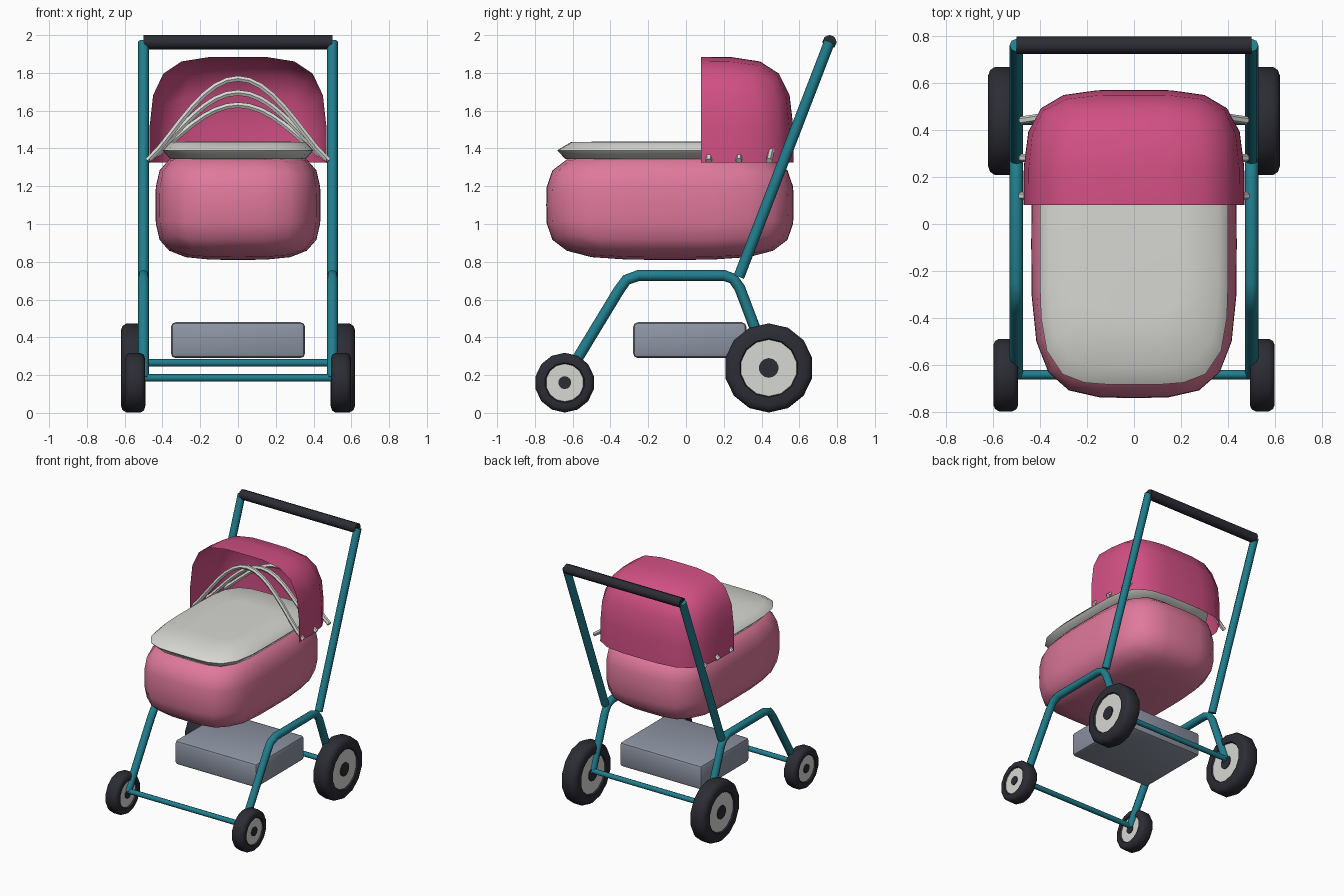
import bpy, bmesh, math
from mathutils import Vector

if "Cube" in bpy.data.objects:
    bpy.data.objects.remove(bpy.data.objects["Cube"])


def mat(name, rgb):
    m = bpy.data.materials.new(name)
    m.diffuse_color = (*rgb, 1)
    m.use_nodes = True
    m.node_tree.nodes["Principled BSDF"].inputs["Base Color"].default_value = m.diffuse_color
    return m


PINK = mat("light_pink", (0.74, 0.19, 0.33))
ROSE = mat("deep_rose", (0.64, 0.08, 0.23))
TEAL = mat("teal", (0.015, 0.21, 0.27))
DARK = mat("dark_rubber", (0.025, 0.025, 0.035))
WHITE = mat("off_white", (0.68, 0.68, 0.65))
GREY = mat("blue_grey", (0.27, 0.30, 0.37))


def finish(name, bm, mats, angle=40):
    bmesh.ops.recalc_face_normals(bm, faces=bm.faces[:])
    me = bpy.data.meshes.new(name)
    bm.to_mesh(me)
    bm.free()
    for m in mats:
        me.materials.append(m)
    ob = bpy.data.objects.new(name, me)
    bpy.context.collection.objects.link(ob)
    smooth(ob, angle)
    return ob


def smooth(ob, angle):
    bpy.ops.object.select_all(action='DESELECT')
    ob.select_set(True)
    bpy.context.view_layer.objects.active = ob
    bpy.ops.object.shade_smooth_by_angle(angle=math.radians(angle))


def tube(name, pts, r, m, res=2):
    cu = bpy.data.curves.new(name, 'CURVE')
    cu.dimensions = '3D'
    cu.bevel_depth = r
    cu.bevel_resolution = res
    cu.use_fill_caps = True
    sp = cu.splines.new('POLY')
    sp.points.add(len(pts) - 1)
    for p, co in zip(sp.points, pts):
        p.co = (*co, 1)
    cu.materials.append(m)
    ob = bpy.data.objects.new(name, cu)
    bpy.context.collection.objects.link(ob)
    bpy.ops.object.select_all(action='DESELECT')
    ob.select_set(True)
    bpy.context.view_layer.objects.active = ob
    bpy.ops.object.convert(target='MESH')
    smooth(bpy.context.view_layer.objects.active, 50)


def rounded_block(centre, half, n=3.8, keep=None):
    """Cube grid pushed onto a superellipsoid; keep() picks the verts that stay."""
    bm = bmesh.new()
    bmesh.ops.create_cube(bm, size=2)
    bmesh.ops.subdivide_edges(bm, edges=bm.edges[:], cuts=5, use_grid_fill=True)
    if keep:
        bmesh.ops.delete(bm, geom=[v for v in bm.verts if not keep(v.co)], context='VERTS')
    for v in bm.verts:
        k = sum(abs(c) ** n for c in v.co) ** (1 / n)
        v.co = Vector(c + h * p / k for c, h, p in zip(centre, half, v.co))
    return bm


# carrycot body and hood
finish("cot_body", rounded_block((0, -0.085, 1.1), (0.437, 0.655, 0.29)), [PINK], 60)
finish("hood", rounded_block((0, 0.08, 1.325), (0.47, 0.49, 0.56), 4,
       lambda p: p.y > -0.01 and p.z > -0.01), [ROSE], 60)

# padded cover on top of the cot
bm = bmesh.new()
rings = []
for z, hx, hy in [(1.345, 0.36, 0.555), (1.39, 0.40, 0.597), (1.433, 0.36, 0.525), (1.438, 0.2, 0.3)]:
    ring = []
    for i in range(32):
        a = 2 * math.pi * (i + 0.5) / 32
        c, s = math.cos(a), math.sin(a)
        k = (abs(c) ** 4.5 + abs(s) ** 4.5) ** (1 / 4.5)
        ring.append(bm.verts.new((hx * c / k, -0.085 + hy * s / k, z)))
    rings.append(ring)
for a, b in zip(rings, rings[1:]):
    for i in range(32):
        j = (i + 1) % 32
        bm.faces.new((a[i], a[j], b[j], b[i]))
bm.faces.new(rings[0][::-1])
bm.faces.new(rings[-1])
finish("cot_cover", bm, [WHITE], 55)

# hood hoops, leaning further back towards the rear
for i, (y, base, top, lean) in enumerate([(0.12, 1.335, 1.77, 0.0), (0.28, 1.335, 1.695, 0.05),
                                          (0.44, 1.335, 1.63, 0.22)]):
    pts = []
    for k in range(17):
        x = -0.48 + 0.06 * k
        h = (top - base) * max(0, math.cos(math.pi / 2 * x / 0.48)) ** 1.2
        pts.append((x, y + lean * h, base + h))
    tube(f"hood_hoop_{i + 1}", pts, 0.017, WHITE, 1)

# side frames and handle arms
SIDE = [(-0.64, 0.18), (-0.355, 0.65), (-0.315, 0.705), (-0.25, 0.728), (0.2, 0.728),
        (0.25, 0.71), (0.285, 0.66), (0.44, 0.25)]
for name, x in (("left", -0.5), ("right", 0.5)):
    tube(f"{name}_side_frame", [(x, y, z) for y, z in SIDE], 0.029, TEAL)
    tube(f"{name}_handle_arm", [(x, 0.28, 0.72), (x, 0.76, 1.965)], 0.029, TEAL)

# cross bars and push handle
tube("front_cross_bar", [(-0.5, -0.64, 0.185), (0.5, -0.64, 0.185)], 0.02, TEAL)
tube("rear_cross_bar", [(-0.5, 0.44, 0.265), (0.5, 0.44, 0.265)], 0.02, TEAL)
tube("push_handle", [(-0.5, 0.76, 1.963), (0.5, 0.76, 1.963)], 0.038, DARK)

# storage basket
bm = bmesh.new()
bmesh.ops.create_cube(bm, size=1)
for v in bm.verts:
    v.co = Vector((v.co.x * 0.71, 0.02 + v.co.y * 0.6, 0.385 + v.co.z * 0.19))
bmesh.ops.bevel(bm, geom=bm.edges[:], offset=0.025, segments=2, profile=0.5, affect='EDGES')
finish("storage_basket", bm, [GREY], 40)


# wheels: lathed profile, coloured by radius
def wheel(name, x, y, z, R, hw, hub, cap, seg=14):
    half = [(hw - 0.004, cap), (hw - 0.010, cap), (hw - 0.010, hub), (hw, hub + 0.006),
            (hw, R * 0.84), (hw * 0.88, R * 0.94), (hw * 0.55, R)]
    prof = half + [(-px, r) for px, r in reversed(half)]
    bm = bmesh.new()
    rings = [[bm.verts.new((x + px, y + r * math.sin(2 * math.pi * i / seg),
                            z + r * math.cos(2 * math.pi * i / seg))) for i in range(seg)]
             for px, r in prof]
    for k, (a, b) in enumerate(zip(rings, rings[1:])):
        for i in range(seg):
            j = (i + 1) % seg
            f = bm.faces.new((a[i], a[j], b[j], b[i]))
            f.material_index = 1 if k in (1, len(prof) - 3) else 0
    bm.faces.new(rings[0])
    bm.faces.new(rings[-1])
    finish(name, bm, [DARK, WHITE], 45)


for side, s in (("left", -1), ("right", 1)):
    wheel(f"{side}_front_wheel", s * 0.545, -0.642, 0.16, 0.158, 0.052, 0.10, 0.034)
    wheel(f"{side}_rear_wheel", s * 0.555, 0.438, 0.238, 0.236, 0.065, 0.15, 0.052)
